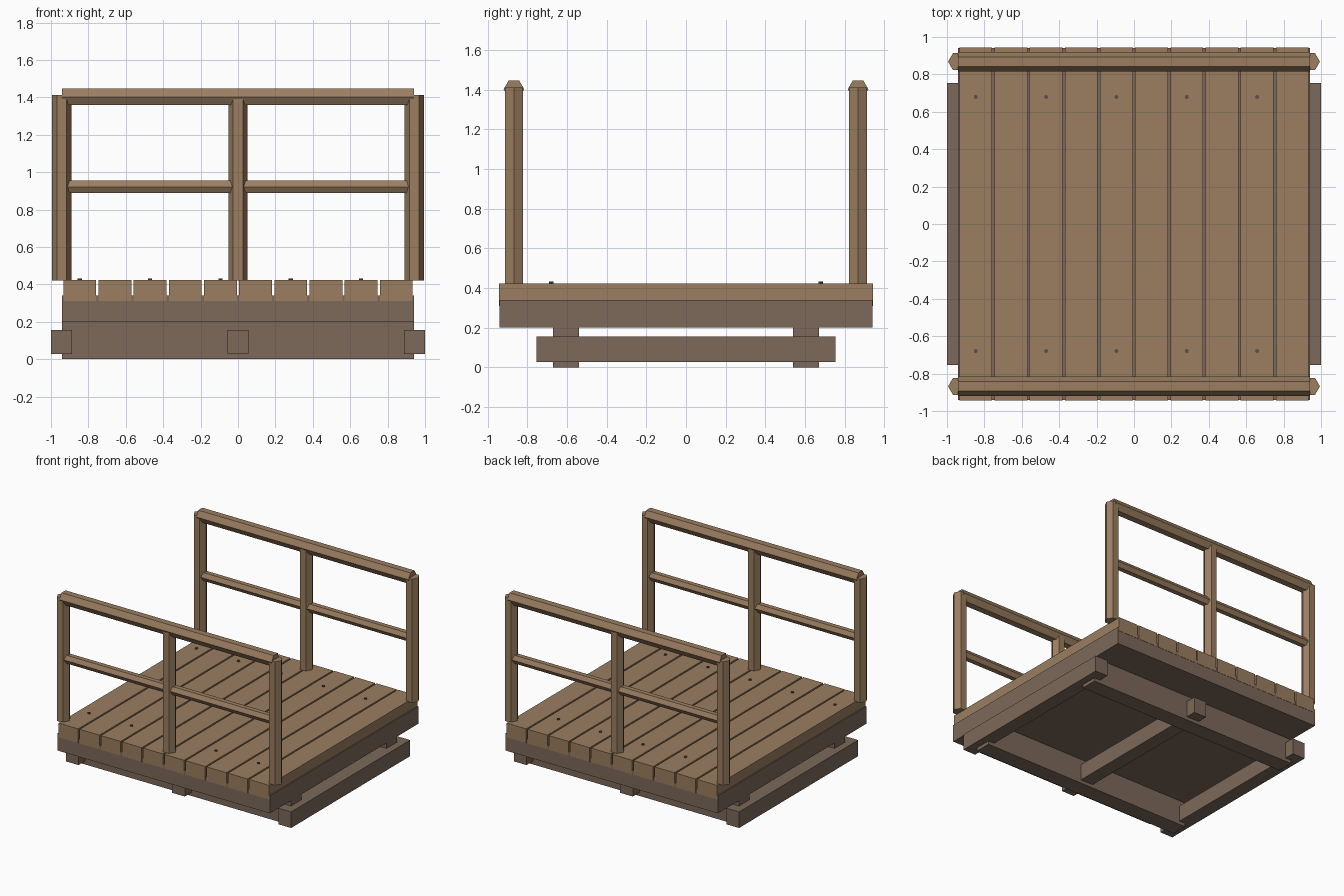
import bpy, bmesh, math
from mathutils import Matrix

if "Cube" in bpy.data.objects:
    bpy.data.objects.remove(bpy.data.objects["Cube"])


def material(name, rgb):
    m = bpy.data.materials.new(name)
    m.diffuse_color = (*rgb, 1.0)
    m.use_nodes = True
    m.node_tree.nodes["Principled BSDF"].inputs["Base Color"].default_value = m.diffuse_color
    return m


LIGHT = material("light_wood", (0.328, 0.209, 0.118))
DARK = material("dark_wood", (0.205, 0.141, 0.102))
NAIL = material("dark_nail", (0.10, 0.08, 0.065))


def finish(bm, name, mat):
    me = bpy.data.meshes.new(name)
    bm.to_mesh(me)
    bm.free()
    me.materials.append(mat)
    ob = bpy.data.objects.new(name, me)
    bpy.context.collection.objects.link(ob)
    return ob


def box(name, mat, x, y, z):
    """Box from (min, max) ranges."""
    size = [b - a for a, b in (x, y, z)]
    mid = [(a + b) / 2 for a, b in (x, y, z)]
    bm = bmesh.new()
    bmesh.ops.create_cube(bm, size=1, matrix=Matrix.Translation(mid) @ Matrix.Diagonal((*size, 1)))
    return finish(bm, name, mat)


def prism(name, mat, center, radius, length, sides=6, along_x=False):
    """Upright prism, or one lying along x with corners pointing to +-y."""
    rot = Matrix.Identity(4)
    if along_x:
        rot = Matrix.Rotation(math.pi / 2, 4, 'Y') @ Matrix.Rotation(math.pi / 2, 4, 'Z')
    # start with a corner on +x
    bm = bmesh.new()
    rings = []
    for z in (-length / 2, length / 2):
        rings.append([bm.verts.new((radius * math.cos(2 * math.pi * i / sides),
                                    radius * math.sin(2 * math.pi * i / sides), z))
                      for i in range(sides)])
    lo, hi = rings
    bm.faces.new(lo[::-1])
    bm.faces.new(hi)
    for i in range(sides):
        j = (i + 1) % sides
        bm.faces.new((lo[i], lo[j], hi[j], hi[i]))
    bm.transform(Matrix.Translation(center) @ rot)
    return finish(bm, name, mat)


# Deck base
box("deck_base", DARK, (-0.942, 0.942), (-0.941, 0.941), (0.2, 0.34))

# Deck planks, with nails on every second one
for i in range(10):
    x = -0.846 + 0.188 * i
    box(f"plank_{i}", LIGHT, (x - 0.0875, x + 0.0875), (-0.943, 0.943), (0.31, 0.424))
    if i % 2 == 0:
        for s in (-1, 1):
            prism(f"nail_{i}_{s}", NAIL, (x, s * 0.679, 0.422), 0.011, 0.02, 8)

# Supports: skids along x, cross beams along y
for s in (-1, 1):
    box(f"skid_{s}", DARK, (-0.942, 0.942), (s * 0.605 - 0.066, s * 0.605 + 0.066), (0, 0.205))
for x in (-0.944, 0, 0.944):
    box("cross_beam", DARK, (x - 0.056, x + 0.056), (-0.755, 0.755), (0.027, 0.156))

# Railings on both sides
for s in (-1, 1):
    y = s * 0.868
    for x in (-0.942, 0, 0.942):
        top = 1.39 if x == 0 else 1.412
        prism("railing_post", LIGHT, (x, y, (0.42 + top) / 2), 0.052, top - 0.42)
    prism("top_rail", LIGHT, (0, y, 1.403), 0.052, 1.884, along_x=True)
    for x in (-0.471, 0.471):
        prism("middle_rail", LIGHT, (x, y, 0.922), 0.038, 0.88, along_x=True)
